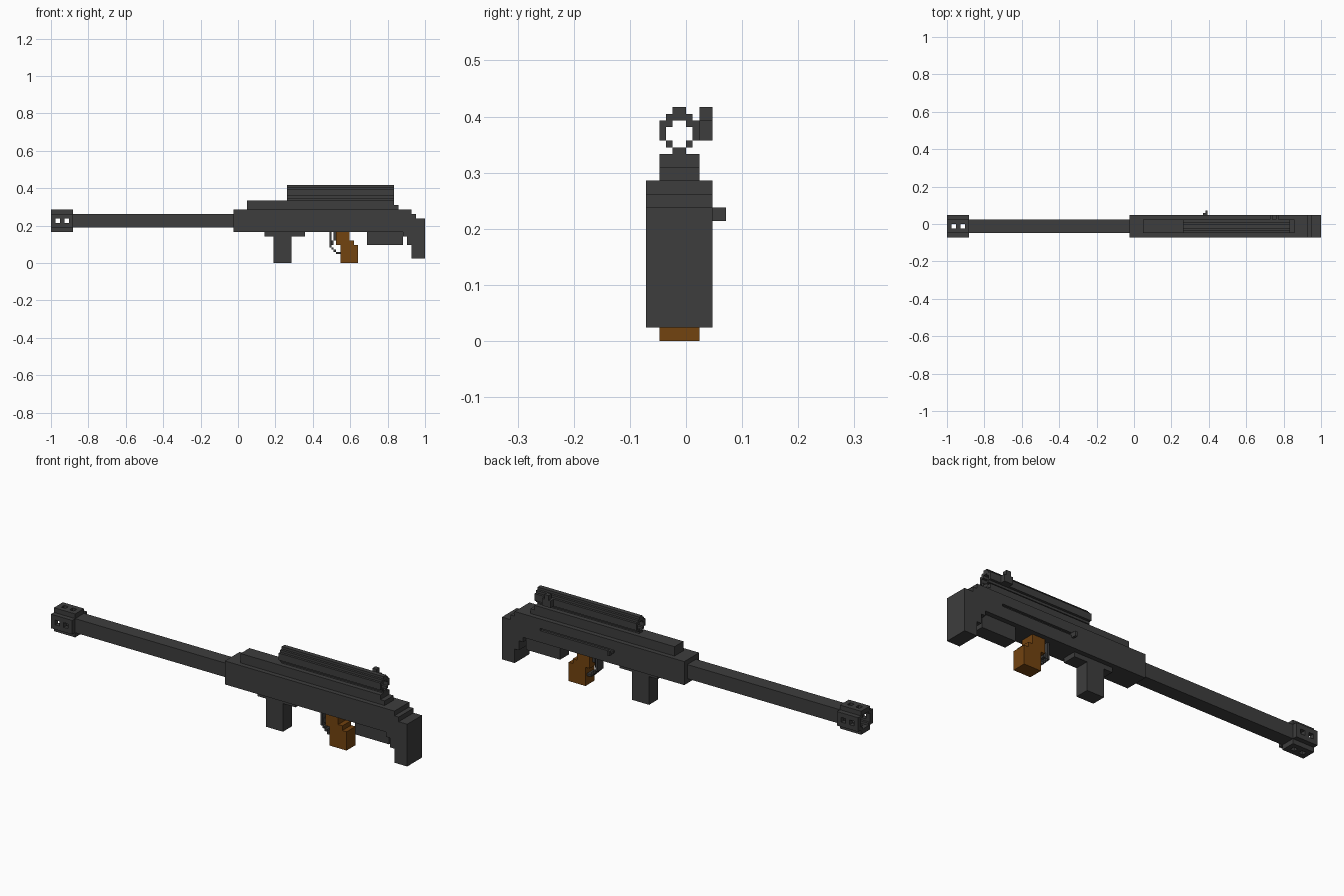
import bpy, bmesh

if "Cube" in bpy.data.objects:
    bpy.data.objects.remove(bpy.data.objects["Cube"])

U = 2 / 168  # block size: every part sits on this grid


def material(name, rgb):
    m = bpy.data.materials.new(name)
    m.diffuse_color = (*rgb, 1)
    m.use_nodes = True
    m.node_tree.nodes["Principled BSDF"].inputs["Base Color"].default_value = m.diffuse_color
    return m


GREY = material("dark grey", (0.047, 0.047, 0.047))
BROWN = material("brown", (0.17, 0.056, 0.005))


def finish(name, bm, mat):
    bmesh.ops.recalc_face_normals(bm, faces=bm.faces)
    me = bpy.data.meshes.new(name)
    bm.to_mesh(me)
    bm.free()
    me.materials.append(mat)
    ob = bpy.data.objects.new(name, me)
    bpy.context.collection.objects.link(ob)
    return ob


def extrude(bm, points, a, b, axis):
    """Extrude a 2D profile from a to b along axis 'x' (y,z profile) or 'y' (x,z profile)."""
    def place(p, t):
        return [c * U for c in ((t, p[0], p[1]) if axis == 'x' else (p[0], t, p[1]))]
    face = bm.faces.new([bm.verts.new(place(p, a)) for p in points])
    top = bmesh.ops.extrude_face_region(bm, geom=[face], use_keep_orig=True)
    step = [(b - a) * U, 0, 0] if axis == 'x' else [0, (b - a) * U, 0]
    bmesh.ops.translate(bm, vec=step, verts=[g for g in top["geom"] if isinstance(g, bmesh.types.BMVert)])


def prism(name, points, a, b, axis, mat=GREY):
    bm = bmesh.new()
    extrude(bm, points, a, b, axis)
    return finish(name, bm, mat)


def boxes(name, items, mat=GREY):
    """Join boxes given as (x0, x1, y0, y1, z0, z1) in grid units."""
    bm = bmesh.new()
    for x0, x1, y0, y1, z0, z1 in items:
        extrude(bm, [(x0, z0), (x1, z0), (x1, z1), (x0, z1)], y0, y1, 'y')
    return finish(name, bm, mat)


def cut(ob, cutter):
    mod = ob.modifiers.new("cut", 'BOOLEAN')
    mod.operation, mod.solver, mod.object = 'DIFFERENCE', 'EXACT', cutter
    bpy.context.view_layer.objects.active = ob
    bpy.ops.object.modifier_apply(modifier=mod.name)
    bpy.data.objects.remove(cutter)


def notched(y0, y1, z0, z1, n):
    """Rectangle with a square notch of size n in each corner."""
    return [(y0 + n, z0), (y1 - n, z0), (y1 - n, z0 + n), (y1, z0 + n),
            (y1, z1 - n), (y1 - n, z1 - n), (y1 - n, z1), (y0 + n, z1),
            (y0 + n, z1 - n), (y0, z1 - n), (y0, z0 + n), (y0 + n, z0 + n)]


# Receiver and stock, with the bolt slot on the back side
body = prism("receiver_and_stock",
             [(-2, 14), (74, 14), (74, 12), (76, 12), (76, 8), (78, 8), (78, 2), (84, 2),
              (84, 20), (80, 20), (80, 22), (78, 22), (78, 24), (-2, 24)], -6, 4, 'y')
cut(body, boxes("slot_cutter", [(31, 66, 3, 5, 19, 20)]))

# Top rail with a small step at the rear
prism("top_rail", [(4, 24), (72, 24), (72, 26), (70, 26), (70, 28), (4, 28)], -4, 2, 'y')

# Barrel
boxes("barrel", [(-74, -2, -4, 2, 16, 22)])

# Muzzle brake: notched block, hollow, with two windows on every side
brake = prism("muzzle_brake", notched(-6, 4, 14, 24, 2), -84, -74, 'x')
cut(brake, prism("bore_cutter", notched(-4, 2, 16, 22, 1), -85, -74.05, 'x'))
for x in (-82, -78):
    cut(brake, boxes("side_cutter", [(x, x + 2, -7, 5, 18, 20)]))
    cut(brake, boxes("top_cutter", [(x, x + 2, -2, 0, 13, 25)]))

# Scope: open tube of strips running along the gun
strips = [(-2, 0, 28, 29), (-2, 0, 33, 35)]
for left, right in ((-4, 1), (-3, 0)):
    z0, z1 = (30, 33) if left == -4 else (32, 34)
    strips += [(left, left + 1, z0, z1), (right, right + 1, z0, z1)]
strips += [(-3, -2, 29, 30), (0, 1, 29, 30)]
boxes("scope_tube", [(22, 70, *s) for s in strips])
boxes("scope_knob", [(61, 65, 2, 4, 30, 33), (62, 64, 2, 4, 33, 35)])

# Bolt handle
boxes("bolt_handle", [(31, 33, 3, 5, 19, 20), (32, 33, 4, 6, 18, 20)])

# Magazine and its base plate
boxes("magazine_plate", [(12, 30, -4, 2, 12, 14)])
boxes("magazine", [(16, 24, -4, 2, 0, 12)])

# Stock pad
boxes("stock_pad", [(58, 74, -4, 2, 8, 14)])

# Pistol grip
prism("grip", [(46, 0), (54, 0), (54, 8), (52, 8), (52, 10), (50, 10), (50, 14),
               (44, 14), (44, 8), (46, 8)], -4, 2, 'y', BROWN)

# Trigger guard and trigger
boxes("trigger_guard", [(41, 42, -3, 1, 7, 14), (42, 43, -3, 1, 6, 7),
                        (43, 44, -3, 1, 5, 6), (44, 46, -3, 1, 4, 5)])
boxes("trigger", [(43, 44, -2, 0, 10, 14), (42, 43, -2, 0, 8, 10)])
